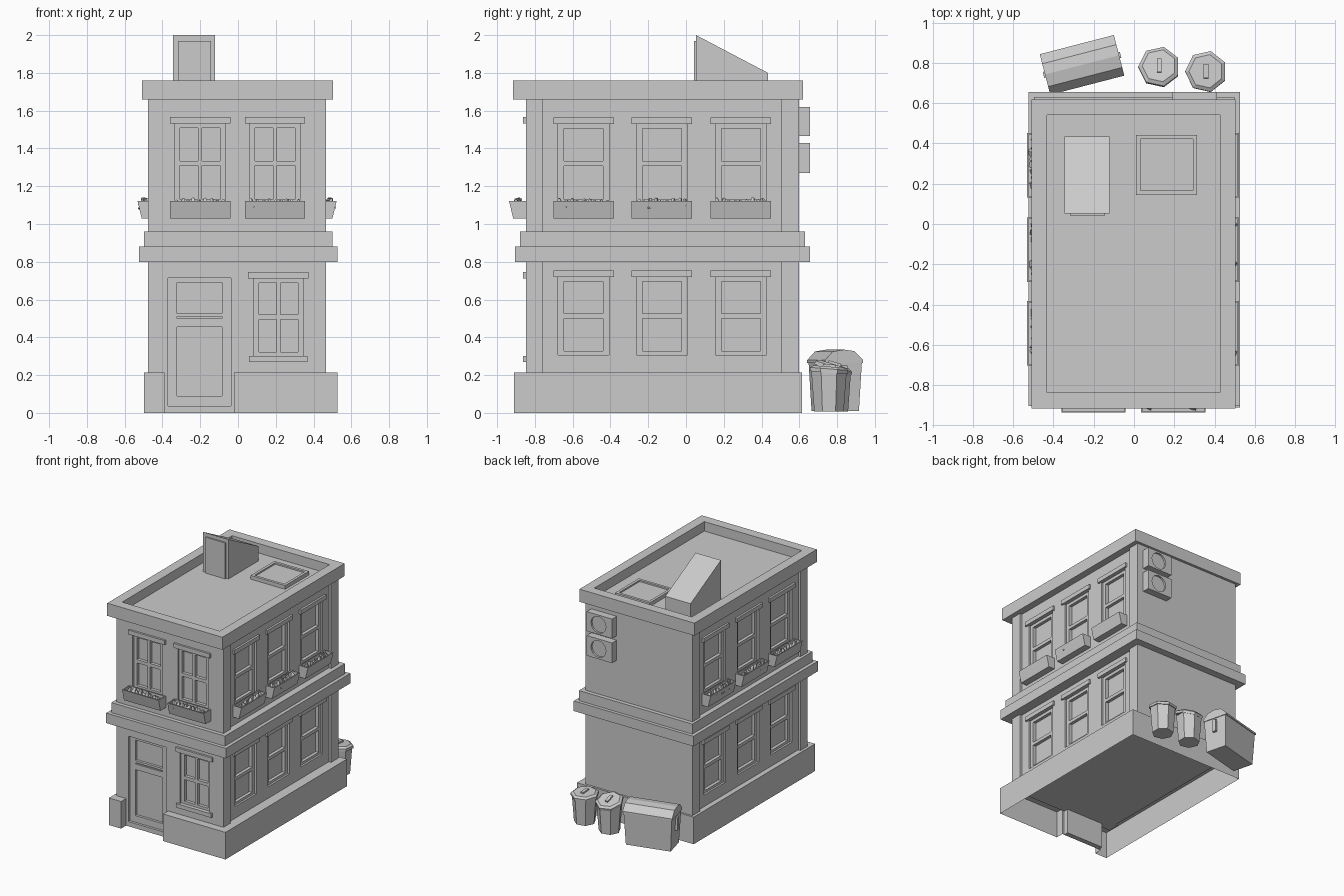
import bpy, bmesh, math, random
from mathutils import Vector, Matrix

if "Cube" in bpy.data.objects:
    bpy.data.objects.remove(bpy.data.objects["Cube"])

random.seed(4)


def finish(bm, name):
    bmesh.ops.recalc_face_normals(bm, faces=bm.faces)
    me = bpy.data.meshes.new(name)
    bm.to_mesh(me)
    bm.free()
    ob = bpy.data.objects.new(name, me)
    bpy.context.collection.objects.link(ob)
    return ob


def add_box(bm, a, b):
    c = (Vector(a) + Vector(b)) / 2
    s = [abs(q - p) for p, q in zip(a, b)]
    m = Matrix.Translation(c) @ Matrix.Diagonal((*s, 1))
    bmesh.ops.create_cube(bm, size=1, matrix=m)


def boxes(name, pairs):
    bm = bmesh.new()
    for a, b in pairs:
        add_box(bm, a, b)
    return finish(bm, name)


def add_prism(bm, start, end):
    """Closed solid between two matching outlines."""
    va, vb = [bm.verts.new(p) for p in start], [bm.verts.new(p) for p in end]
    n = len(va)
    for i in range(n):
        bm.faces.new((va[i], va[(i + 1) % n], vb[(i + 1) % n], vb[i]))
    bm.faces.new(va)
    bm.faces.new(vb)


def sink_top(bm, rim, depth):
    """Leave a rim round the top face and push its middle down."""
    bmesh.ops.recalc_face_normals(bm, faces=bm.faces)
    bm.normal_update()
    top = max(bm.faces, key=lambda f: f.calc_center_median().z)
    bmesh.ops.inset_individual(bm, faces=[top], thickness=rim)
    for v in bmesh.ops.extrude_face_region(bm, geom=[top])["geom"]:
        if isinstance(v, bmesh.types.BMVert):
            v.co.z -= depth
    if top.is_valid:
        bm.faces.remove(top)


def cut(ob, cutter):
    mod = ob.modifiers.new("cut", 'BOOLEAN')
    mod.operation, mod.solver, mod.object = 'DIFFERENCE', 'EXACT', cutter
    dg = bpy.context.evaluated_depsgraph_get()
    me = bpy.data.meshes.new_from_object(ob.evaluated_get(dg))
    ob.modifiers.clear()
    ob.data = me
    bpy.data.objects.remove(cutter)


# wall coordinates: u along wall, d outward, z up
def front(u, d, z): return (u, -0.847 - d, z)
def right(u, d, z): return (0.446 + d, u, z)
def left(u, d, z): return (-0.456 - d, u, z)


POCKET = -0.04
SIDE_Y = (-0.542, -0.128, 0.291)
# (wall, centre, half width, z0, z1, columns)
windows = [(front, -0.201, 0.132, 1.11, 1.533, 2), (front, 0.196, 0.132, 1.11, 1.533, 2),
           (front, 0.214, 0.13, 0.302, 0.712, 2)]
for wall in (left, right):
    for y in SIDE_Y:
        windows += [(wall, y, 0.135, 1.11, 1.53, 1), (wall, y, 0.135, 0.307, 0.72, 1)]

# main walls: recessed side panels, then window and door pockets
body = boxes("walls", [((-0.476, -0.847, 0.2), (0.466, 0.598, 1.68))])
cut(body, boxes("recess_cutter", [(w(-0.757, 0, z0), w(0.503, 0.1, z1))
    for w in (left, right) for z0, z1 in ((0.15, 0.84), (0.92, 1.672))]))
cut(body, boxes("opening_cutter",
    [(w(u - h, POCKET, z0), w(u + h, 0.1, z1)) for w, u, h, z0, z1, c in windows]
    + [(front(-0.37, POCKET, 0.1), front(-0.037, 0.1, 0.715))]))

# plinth: open underneath, notched for the doorway
outline = [(-0.497, -0.91), (-0.39, -0.91), (-0.39, -0.847), (-0.37, -0.847), (-0.37, -0.807),
           (-0.037, -0.807), (-0.037, -0.847), (-0.02, -0.847), (-0.02, -0.91),
           (0.527, -0.91), (0.527, 0.614), (-0.497, 0.614)]
bm = bmesh.new()
add_prism(bm, [(x, y, 0) for x, y in outline], [(x, y, 0.215) for x, y in outline])
bmesh.ops.recalc_face_normals(bm, faces=bm.faces)
bm.faces.remove(min(bm.faces, key=lambda f: f.calc_center_median().z))
finish(bm, "plinth")

# string course between the floors
boxes("string_course", [((-0.524, -0.905, 0.80), (0.527, 0.656, 0.88)),
                        ((-0.497, -0.878, 0.88), (0.50, 0.63, 0.96))])

# roof with parapet
bm = bmesh.new()
add_box(bm, (-0.508, -0.915, 1.66), (0.503, 0.619, 1.76))
sink_top(bm, 0.109, 0.075)
finish(bm, "roof_parapet")

# window frames, lintels, sills
for wall, u, h, z0, z1, cols in windows:
    bm = bmesh.new()
    def bar(u0, u1, a, b, d0=POCKET, d1=-0.015):
        add_box(bm, wall(u0, d0, a), wall(u1, d1, b))
    t = 0.027 if cols == 2 else 0.032
    zm = (z0 + z1) / 2
    bar(u - h, u - h + t, z0, z1)
    bar(u + h - t, u + h, z0, z1)
    for a, b in ((z0, z0 + 0.02), (zm - 0.013, zm + 0.013), (z1 - 0.024, z1)):
        bar(u - h + t, u + h - t, a, b)
    if cols == 2:
        bar(u - 0.011, u + 0.011, z0 + 0.02, zm - 0.013)
        bar(u - 0.011, u + 0.011, zm + 0.013, z1 - 0.024)
    finish(bm, "window_frame")
    boxes("lintel", [(wall(u - 0.16, -0.01, z1), wall(u + 0.16, 0.016, z1 + 0.034))])
    if wall is front and z0 < 1:
        boxes("window_sill", [(wall(u - 0.155, -0.01, 0.27), wall(u + 0.155, 0.016, 0.302))])

# planters with angular foliage under the upper windows
for wall, u, h, z0, z1, cols in windows:
    if z0 < 1:
        continue
    p = 0.09 if wall is front else 0.076
    profile = [(0, 1.03), (p - 0.022, 1.03), (p, 1.122), (0, 1.122)]
    bm = bmesh.new()
    add_prism(bm, [wall(u - 0.16, d, z) for d, z in profile],
              [wall(u + 0.16, d, z) for d, z in profile])
    sink_top(bm, 0.01, 0.025)
    finish(bm, "planter")
    bm = bmesh.new()
    for i in range(9):
        pos = Vector(wall(u - 0.125 + i * 0.031, p * random.uniform(0.4, 0.6), 1.108))
        m = (Matrix.Translation(pos) @ Matrix.Rotation(random.uniform(0, 6.3), 4, 'Z')
             @ Matrix.Rotation(random.uniform(-0.5, 0.5), 4, 'X'))
        bmesh.ops.create_cone(bm, cap_ends=True, segments=4, radius1=0.026, radius2=0.008,
                              depth=random.uniform(0.035, 0.065), matrix=m)
    finish(bm, "foliage")

# front door with transom, and threshold
D = (POCKET, -0.02)
boxes("door", [(front(a, D[0], z0), front(b, D[1], z1)) for a, b, z0, z1 in (
    (-0.37, -0.323, 0.037, 0.715), (-0.085, -0.037, 0.037, 0.715),
    (-0.323, -0.085, 0.69, 0.715), (-0.323, -0.085, 0.51, 0.527),
    (-0.323, -0.085, 0.455, 0.50), (-0.323, -0.085, 0.037, 0.09))]
    + [(front(-0.37, D[0], 0.50), front(-0.037, -0.03, 0.51))])
boxes("threshold", [(front(-0.37, POCKET, 0), front(-0.037, 0, 0.037))])

# sloped roof access hut and its door
hut = [(0.053, 1.68), (0.053, 2.0), (0.434, 1.80), (0.434, 1.68)]
bm = bmesh.new()
add_prism(bm, [(-0.344, y, z) for y, z in hut], [(-0.122, y, z) for y, z in hut])
finish(bm, "roof_hut")
boxes("roof_hut_door", [((-0.317, 0.042, 1.68), (-0.143, 0.06, 1.97))])

# skylight
bm = bmesh.new()
add_box(bm, (0.01, 0.144, 1.68), (0.313, 0.443, 1.715))
sink_top(bm, 0.03, 0.012)
finish(bm, "skylight")

# two air conditioners on the back wall
for z0, z1 in ((1.465, 1.62), (1.27, 1.43)):
    ac = boxes("air_conditioner", [((0.19, 0.59, z0), (0.413, 0.656, z1))])
    bm = bmesh.new()
    m = Matrix.Translation((0.31, 0.656, (z0 + z1) / 2)) @ Matrix.Rotation(math.pi / 2, 4, 'X')
    bmesh.ops.create_cone(bm, cap_ends=True, segments=16, radius1=0.066, radius2=0.066,
                          depth=0.03, matrix=m)
    cut(ac, finish(bm, "fan_cutter"))

# seven-sided bins with loose lids
for x, y, tilt in ((0.125, 0.78, -0.3), (0.358, 0.757, -0.08)):
    spin = Matrix.Rotation(math.pi / 2, 4, 'Z')
    def cone(bm, r1, r2, z0, z1):
        bmesh.ops.create_cone(bm, cap_ends=True, segments=7, radius1=r1, radius2=r2, depth=z1 - z0,
                              matrix=Matrix.Translation((0, 0, (z0 + z1) / 2)) @ spin)
    bm = bmesh.new()
    cone(bm, 0.08, 0.096, 0.008, 0.22)
    finish(bm, "bin").location = (x, y, 0)
    bm = bmesh.new()
    cone(bm, 0.104, 0.104, -0.012, 0.008)
    cone(bm, 0.104, 0.085, 0.008, 0.02)
    add_box(bm, (-0.012, -0.035, 0.018), (0.012, 0.035, 0.032))
    lid = finish(bm, "bin_lid")
    lid.location = (x, y, 0.238 if tilt < -0.2 else 0.225)
    lid.rotation_euler = (tilt, 0, 0)

# dumpster with chamfered lid and end handles
place = Matrix.Translation((-0.258, 0.79, 0)) @ Matrix.Rotation(math.radians(14.5), 4, 'Z')
bm = bmesh.new()
add_prism(bm, [(x, y, 0.01) for x, y in ((-0.172, -0.085), (0.172, -0.085), (0.172, 0.085), (-0.172, 0.085))],
          [(x, y, 0.27) for x, y in ((-0.185, -0.098), (0.185, -0.098), (0.185, 0.098), (-0.185, 0.098))])
finish(bm, "dumpster_body").matrix_world = place
lid = [(-0.104, 0.265), (-0.104, 0.28), (-0.062, 0.325), (0.0, 0.335), (0.055, 0.327), (0.104, 0.28), (0.104, 0.265)]
bm = bmesh.new()
add_prism(bm, [(-0.19, y, z) for y, z in lid], [(0.19, y, z) for y, z in lid])
finish(bm, "dumpster_lid").matrix_world = place
boxes("dumpster_handles", [((s * 0.17, -0.015, 0.15), (s * 0.198, 0.015, 0.25))
                           for s in (-1, 1)]).matrix_world = place
